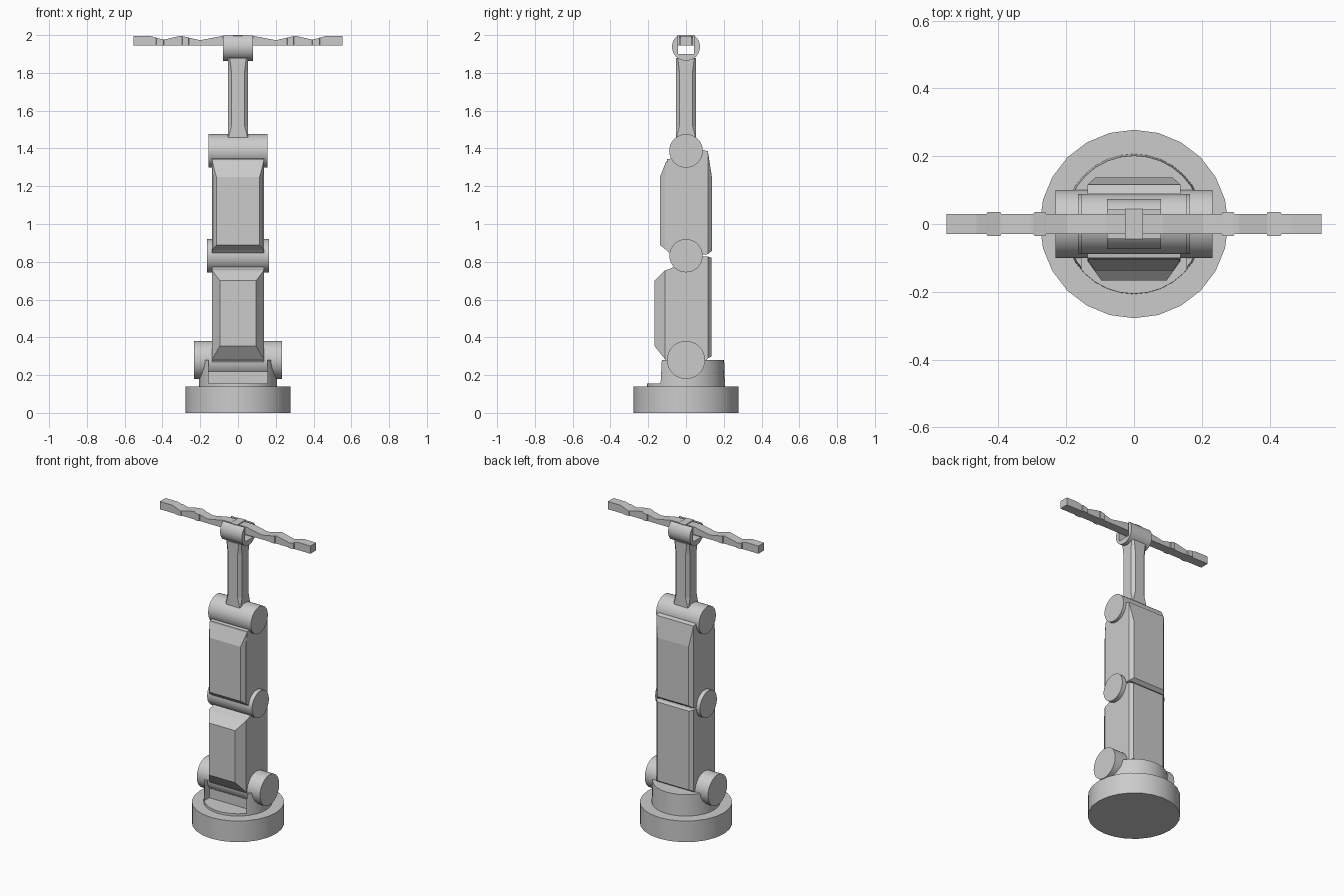
import bpy, bmesh, math

if "Cube" in bpy.data.objects:
    bpy.data.objects.remove(bpy.data.objects["Cube"])

grey = bpy.data.materials.new("plain_grey")
grey.diffuse_color = (0.6, 0.6, 0.6, 1)
grey.use_nodes = True
grey.node_tree.nodes["Principled BSDF"].inputs["Base Color"].default_value = grey.diffuse_color


def finish(name, bm, smooth=False):
    bmesh.ops.recalc_face_normals(bm, faces=bm.faces)
    me = bpy.data.meshes.new(name)
    bm.to_mesh(me)
    bm.free()
    me.materials.append(grey)
    ob = bpy.data.objects.new(name, me)
    bpy.context.collection.objects.link(ob)
    if smooth:
        bpy.ops.object.select_all(action='DESELECT')
        ob.select_set(True)
        bpy.context.view_layer.objects.active = ob
        bpy.ops.object.shade_smooth_by_angle(angle=math.radians(35))
    return ob


def loft(name, rings, smooth=False):
    """Join equal-sized rings of points and cap both ends."""
    bm = bmesh.new()
    rs = [[bm.verts.new(p) for p in r] for r in rings]
    n = len(rs[0])
    for a, b in zip(rs, rs[1:]):
        for i in range(n):
            j = (i + 1) % n
            bm.faces.new((a[i], a[j], b[j], b[i]))
    bm.faces.new(rs[0][::-1])
    bm.faces.new(rs[-1])
    return finish(name, bm, smooth)


def circle(r, n, f):
    pts = []
    for i in range(n):
        a = 2 * math.pi * i / n
        pts.append(f(r * math.cos(a), r * math.sin(a)))
    return pts


def drum(name, r, z0, z1, r_top=None, n=24):
    return loft(name, [circle(r, n, lambda u, v: (u, v, z0)),
                       circle(r_top or r, n, lambda u, v: (u, v, z1))], True)


def axle(name, r, z, half, n=32):
    return loft(name, [circle(r, n, lambda u, v: (x, u, z + v))
                       for x in (-half, half)], True)


def block(name, x, y0, y1, z0, z1):
    return loft(name, [[(-x, y0, z), (x, y0, z), (x, y1, z), (-x, y1, z)]
                       for z in (z0, z1)])


def side_profile(name, half, pts):
    return loft(name, [[(x, y, z) for y, z in pts] for x in (-half, half)])


def bevel_panel(name, base, outer):
    """Tapered panel; each rectangle is (half width, y, z low, z high)."""
    return loft(name, [[(-w, y, a), (w, y, a), (w, y, b), (-w, y, b)]
                       for w, y, a, b in (base, outer)])


def cut(ob, cutter):
    cutter.hide_render = True
    cutter.hide_set(True)
    m = ob.modifiers.new("cut", 'BOOLEAN')
    m.operation = 'DIFFERENCE'
    m.solver = 'EXACT'
    m.object = cutter


# Base and notched collar
drum("base", 0.278, 0, 0.14)
collar = drum("collar", 0.207, 0.13, 0.28, 0.202, 32)
cut(collar, block("collar_cutter", 0.155, -0.4, -0.08, 0.155, 0.4))

# Joints
axle("base_joint", 0.101, 0.28, 0.232)
axle("middle_joint", 0.088, 0.832, 0.165)
axle("upper_joint", 0.089, 1.387, 0.157)

# Lower arm with front and back panels
side_profile("lower_arm", 0.137, [(-0.11, 0.28), (-0.11, 0.755), (-0.08, 0.765),
             (0.04, 0.825), (0.116, 0.828), (0.116, 0.29), (0.06, 0.22), (-0.06, 0.22)])
bevel_panel("lower_front_panel", (0.137, -0.11, 0.282, 0.755), (0.096, -0.167, 0.355, 0.70))
bevel_panel("lower_back_panel", (0.137, 0.116, 0.29, 0.828), (0.115, 0.134, 0.298, 0.822))

# Middle arm with front and back panels
side_profile("middle_arm", 0.137, [(-0.075, 0.835), (-0.11, 0.868), (-0.11, 1.25),
             (-0.10, 1.343), (0.0, 1.36), (0.09, 1.392), (0.116, 1.385), (0.116, 0.84)])
bevel_panel("middle_front_panel", (0.137, -0.104, 0.862, 1.335), (0.115, -0.137, 0.888, 1.25))
bevel_panel("middle_back_panel", (0.137, 0.116, 0.84, 1.385), (0.115, 0.137, 0.858, 1.25))

# Slim arm: square section with chamfers that widen in the middle


def chamfered(h, c, z):
    return [(-h + c, -h, z), (h - c, -h, z), (h, -h + c, z), (h, h - c, z),
            (h - c, h, z), (-h + c, h, z), (-h, h - c, z), (-h, -h + c, z)]


loft("slim_arm", [chamfered(0.054, c, z) for c, z in
     ((0.004, 1.40), (0.004, 1.46), (0.019, 1.52), (0.019, 1.81), (0.010, 1.88))])

# Slotted head that carries the cross bar
head = axle("bar_holder", 0.074, 1.938, 0.08)
cut(head, block("slot_cutter", 0.2, -0.043, 0.043, 1.90, 2.2))
block("bar_clip", 0.026, -0.045, 0.045, 1.945, 2.0)

# Cross bar with a wavy top and slightly wider ribs
half = [(0.085, 1.995, 0.03), (0.20, 1.973, 0.03), (0.259, 1.986, 0.03),
        (0.262, 1.987, 0.036), (0.293, 1.994, 0.036), (0.296, 1.995, 0.03),
        (0.31, 1.995, 0.03), (0.392, 1.976, 0.03), (0.395, 1.976, 0.036),
        (0.432, 1.986, 0.036), (0.435, 1.987, 0.03), (0.465, 1.995, 0.03),
        (0.553, 1.995, 0.03)]
stations = [(-x, z, w) for x, z, w in reversed(half)] + half
loft("cross_bar", [[(x, -w, 1.944), (x, w, 1.944), (x, w, z), (x, -w, z)]
                   for x, z, w in stations])
